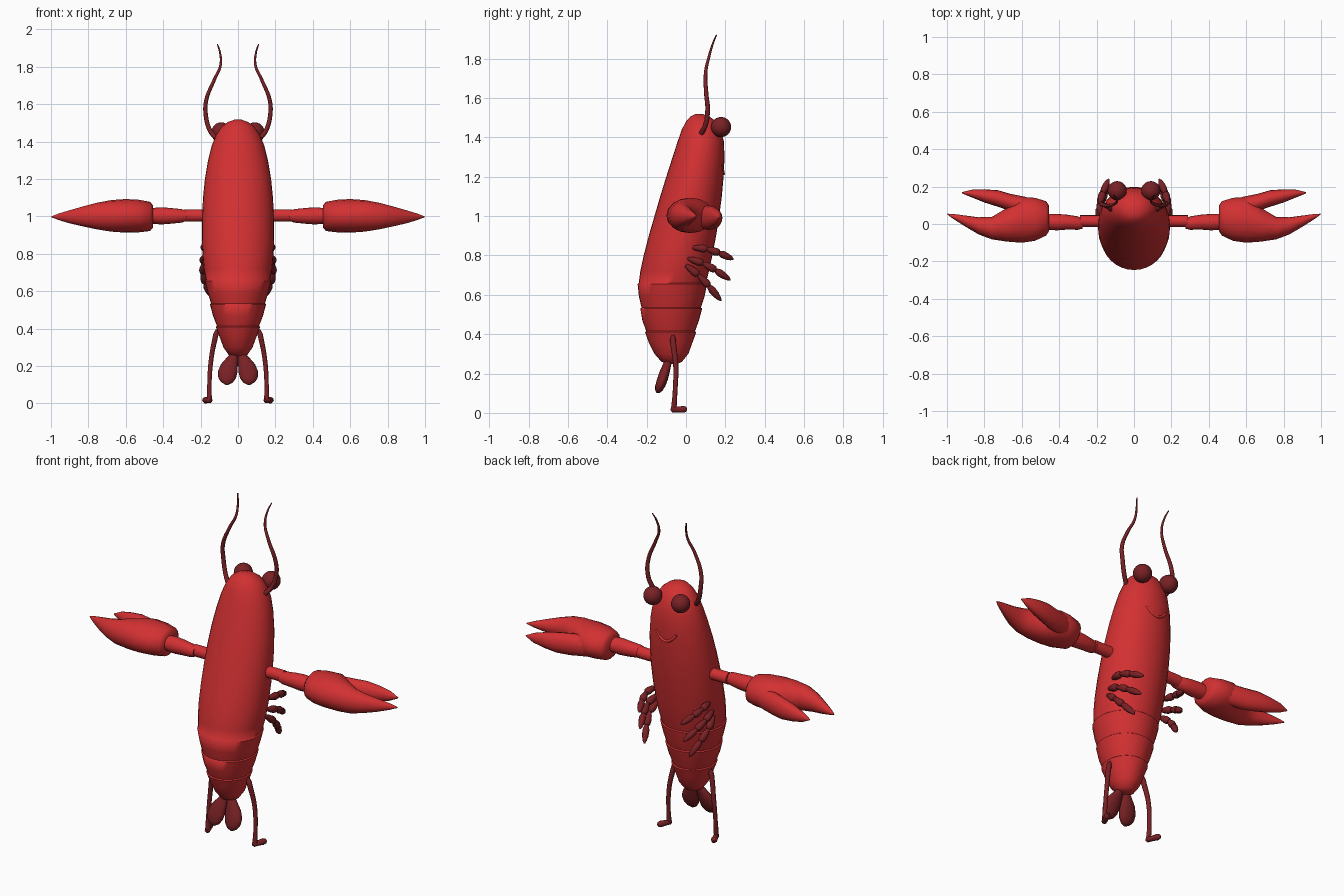
import bpy, bmesh, math
from mathutils import Vector

cube = bpy.data.objects.get("Cube")
if cube:
    bpy.data.objects.remove(cube, do_unlink=True)


def material(name, rgb):
    m = bpy.data.materials.new(name)
    m.use_nodes = True
    m.diffuse_color = (*rgb, 1)
    m.node_tree.nodes["Principled BSDF"].inputs["Base Color"].default_value = (*rgb, 1)
    return m


RED = material("shell red", (0.65, 0.03, 0.032))
DARK = material("dark red", (0.19, 0.015, 0.018))
WHITE = material("eye white", (0.85, 0.85, 0.85))
BLACK = material("pupil black", (0.01, 0.01, 0.01))


def finish(name, mesh, mats, angle=50):
    ob = bpy.data.objects.new(name, mesh)
    bpy.context.collection.objects.link(ob)
    mesh.materials.clear()
    for m in mats:
        mesh.materials.append(m)
    bpy.ops.object.select_all(action="DESELECT")
    bpy.context.view_layer.objects.active = ob
    ob.select_set(True)
    bpy.ops.object.shade_smooth_by_angle(angle=math.radians(angle))
    return ob


def loft(name, mat, rings, sides=16, place=lambda t, a, b: (a, b, t), angle=50):
    """Skin over elliptical rings (t, a, b, ra, rb) stacked along t."""
    bm = bmesh.new()
    loops = []
    for t, a, b, ra, rb in rings:
        turn = [math.tau * i / sides for i in range(sides)]
        loops.append([bm.verts.new(place(t, a + ra * math.cos(k), b + rb * math.sin(k)))
                      for k in turn])
    for lo, hi in zip(loops, loops[1:]):
        for i in range(sides):
            j = (i + 1) % sides
            bm.faces.new((lo[i], lo[j], hi[j], hi[i]))
    bm.faces.new(loops[0])
    bm.faces.new(loops[-1])
    bmesh.ops.recalc_face_normals(bm, faces=bm.faces)
    mesh = bpy.data.meshes.new(name)
    bm.to_mesh(mesh)
    bm.free()
    return finish(name, mesh, [mat], angle)


def tube(name, mat, points, smooth=True):
    """Round tube through points (x, y, z, radius)."""
    cu = bpy.data.curves.new(name, "CURVE")
    cu.dimensions = "3D"
    cu.bevel_depth = 1
    cu.bevel_resolution = 3
    cu.use_fill_caps = True
    cu.resolution_u = 6
    sp = cu.splines.new("BEZIER" if smooth else "POLY")
    knots = sp.bezier_points if smooth else sp.points
    knots.add(len(points) - 1)
    for k, (x, y, z, r) in zip(knots, points):
        k.radius = r
        if smooth:
            k.co = (x, y, z)
            k.handle_left_type = k.handle_right_type = "AUTO"
        else:
            k.co = (x, y, z, 1)
    temp = bpy.data.objects.new(name + "_path", cu)
    bpy.context.collection.objects.link(temp)
    bpy.context.view_layer.update()
    mesh = bpy.data.meshes.new_from_object(
        temp.evaluated_get(bpy.context.evaluated_depsgraph_get()))
    bpy.data.objects.remove(temp, do_unlink=True)
    return finish(name, mesh, [mat])


# Body: height, rear edge, face-side edge, half width; seams step in on the tail
profile = [
    (.248, -.09, -.045, .02), (.26, -.125, -.02, .05), (.3, -.16, .012, .078),
    (.36, -.19, .034, .1), (.41, -.208, .052, .119), (.415, -.202, .046, .113),
    (.47, -.222, .066, .134), (.53, -.232, .082, .15), (.535, -.226, .076, .144),
    (.59, -.239, .094, .161), (.655, -.246, .107, .177), (.66, -.24, .101, .171),
    (.72, -.232, .117, .183), (.8, -.215, .134, .19), (.9, -.189, .153, .193),
    (1.0, -.16, .169, .192), (1.1, -.131, .182, .187), (1.2, -.1, .191, .177),
    (1.3, -.068, .196, .16), (1.38, -.042, .192, .14), (1.44, -.021, .176, .115),
    (1.48, 0, .153, .087), (1.505, .022, .12, .054), (1.517, .045, .088, .02)]
loft("body", RED, [(z, 0, (lo + hi) / 2, w, (hi - lo) / 2) for z, lo, hi, w in profile],
     sides=32, angle=60)

# Smile
tube("mouth", RED, [(x, .19 - 2.5 * x * x, 1.215 + 11 * x * x, .008)
                    for x in (-.065, -.035, 0, .035, .065)])

palm = [(.455, .03, 1, .07, .06), (.47, .03, 1, .092, .078), (.53, .025, 1.002, .115, .087),
        (.6, .022, 1.003, .122, .09), (.68, -.004, 1.003, .09, .084),
        (.76, -.022, 1.002, .06, .07), (.83, -.01, 1, .046, .053),
        (.9, .015, .998, .03, .035), (.96, .038, .998, .015, .017), (.996, .052, .998, .003, .003)]
thumb = [(.5, .07, 1, .04, .05), (.58, .095, .995, .05, .06), (.66, .115, .99, .046, .062),
         (.73, .137, .99, .044, .058), (.8, .15, .99, .035, .046),
         (.87, .163, .99, .02, .028), (.92, .167, .99, .003, .003)]
upper_arm = [(.15, .015, 1.005, .032, .033), (.29, .015, 1.005, .032, .033)]
forearm = [(.275, 0, 1.003, .025, .026), (.3, .005, 1.003, .036, .036),
           (.36, .01, 1.003, .04, .042), (.41, .01, 1.003, .044, .046),
           (.47, .012, 1.003, .043, .041)]
# Small legs: shoulder and tip as (x, y, z)
small = [((.175, .035, .84), (.135, .24, .78)), ((.18, .01, .785), (.14, .225, .675)),
         ((.18, 0, .75), (.145, .178, .57))]

for s, side in ((1, "left"), (-1, "right")):
    # Arm and claw
    for part, rings in (("upper_arm", upper_arm), ("forearm", forearm),
                        ("claw", palm), ("claw_thumb", thumb)):
        loft(f"{side}_{part}", RED, rings, place=lambda t, a, b: (s * t, a, b))

    # Jointed small legs, bowed outwards
    for n, (start, end) in enumerate(small):
        a, b = Vector(start), Vector(end)
        bow = [a, a.lerp(b, .35) + Vector((.022, 0, .014)),
               a.lerp(b, .65) + Vector((.018, 0, .012)), b]
        for k in range(3):
            p, q = bow[k], bow[k + 1]
            radii = ((0, .009), (.3, .016), (.7, .021), (.93, .018), (1.04, .008))
            if k == 2:
                radii = ((0, .011), (.25, .019), (.6, .017), (.85, .011), (1, .004))
            pts = []
            for f, r in radii:
                c = p.lerp(q, f)
                pts.append((s * c.x, c.y, c.z, r))
            tube(f"{side}_small_leg_{n + 1}_joint_{k + 1}", DARK, pts, smooth=False)

    # Standing leg and foot
    tube(f"{side}_leg", DARK, [(s * .112, -.066, .395, .008), (s * .118, -.066, .37, .015),
                               (s * .143, -.052, .24, .013), (s * .153, -.056, .1, .012),
                               (s * .153, -.062, .02, .014)])
    tube(f"{side}_foot", DARK, [(s * .146, -.076, .017, .006), (s * .15, -.068, .017, .015),
                                (s * .162, -.04, .017, .015), (s * .173, -.014, .018, .018),
                                (s * .179, -.002, .018, .014), (s * .182, .004, .018, .005)],
         smooth=False)

    # Tail lobe
    loft(f"{side}_tail_lobe", DARK,
         [(.285, s * .012, -.085, .012, .015), (.25, s * .028, -.095, .028, .021),
          (.21, s * .046, -.108, .045, .026), (.17, s * .055, -.12, .053, .028),
          (.135, s * .058, -.131, .047, .026), (.112, s * .058, -.138, .03, .018),
          (.1, s * .058, -.142, .008, .006)])

    # Antenna
    tube(f"{side}_antenna", DARK,
         [(s * .12, .078, 1.42, .013), (s * .15, .098, 1.46, .0125), (s * .172, .11, 1.54, .012),
          (s * .17, .103, 1.62, .011), (s * .127, .1, 1.73, .009), (s * .093, .117, 1.81, .007),
          (s * .097, .138, 1.88, .005), (s * .11, .155, 1.92, .003)])

    # Eye: rings run along y so the white is a clean round cap
    bm = bmesh.new()
    bmesh.ops.create_uvsphere(bm, u_segments=24, v_segments=20, radius=.051)
    for f in bm.faces:
        h = f.calc_center_median().z / .051
        f.material_index = 2 if h > .97 else 1 if h > .66 else 0
    for v in bm.verts:
        x, y, z = v.co
        v.co = (x + s * .09, z + .178, 1.452 - y)
    mesh = bpy.data.meshes.new(f"{side}_eye")
    bm.to_mesh(mesh)
    bm.free()
    finish(f"{side}_eye", mesh, [DARK, WHITE, BLACK])
